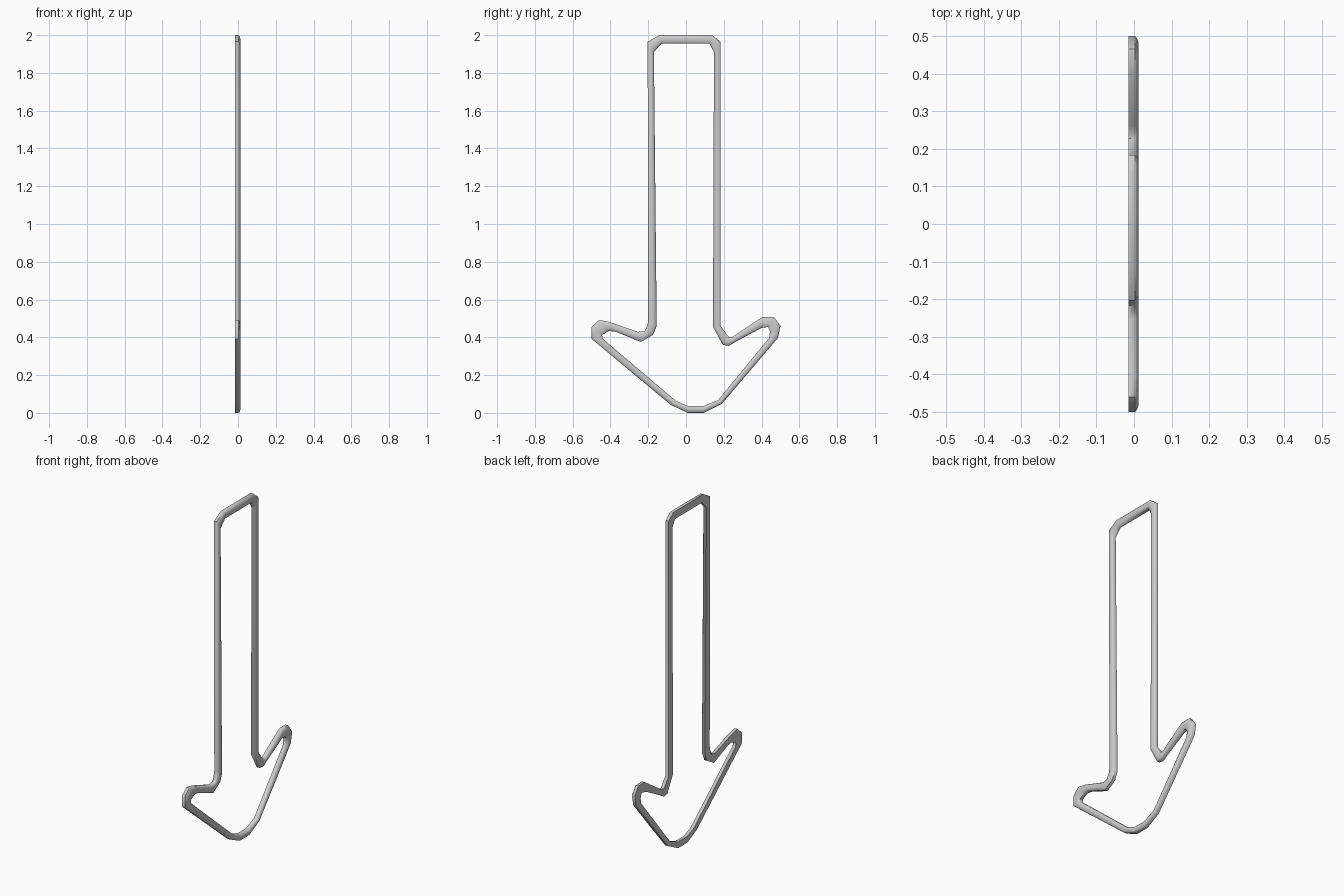
import bpy, bmesh
from math import radians

# Arrow outline stations: (outer y, outer z, inner y, inner z), clockwise from top left
STATIONS = [
    (-.14, 2.0, -.13, 1.955), (.14, 2.0, .125, 1.955), (.183, 1.965, .148, 1.91),
    (.183, .46, .143, .455), (.227, .402, .195, .36), (.245, .402, .227, .355),
    (.26, .412, .26, .375), (.405, .508, .40, .45), (.465, .508, .435, .455),
    (.5, .46, .445, .43), (.487, .397, .44, .397), (.19, .048, .17, .068),
    (.095, 0, .095, .037), (.01, 0, .01, .037), (-.08, .042, -.053, .063),
    (-.5, .392, -.44, .392), (-.5, .455, -.445, .413), (-.46, .492, -.407, .434),
    (-.407, .482, -.37, .429), (-.254, .429, -.265, .386), (-.217, .434, -.238, .376),
    (-.203, .47, -.175, .413), (-.2, .49, -.155, .46), (-.203, 1.965, -.17, 1.91),
]
# Flat-backed, round-fronted section: (fraction from outer to inner edge, x)
SECTION = [(0, -.015), (0, .003), (.12, .008), (.3, .0115), (.5, .0125),
           (.7, .0115), (.88, .008), (1, .003), (1, -.015)]

# Loft the section around the closed outline
bm = bmesh.new()
rings = [[bm.verts.new((x, oy + (iy - oy) * t, oz + (iz - oz) * t)) for t, x in SECTION]
         for oy, oz, iy, iz in STATIONS]
n = len(SECTION)
for i, ring in enumerate(rings):
    nxt = rings[(i + 1) % len(rings)]
    for j in range(n):
        k = (j + 1) % n
        bm.faces.new((ring[j], nxt[j], nxt[k], ring[k]))
bmesh.ops.recalc_face_normals(bm, faces=bm.faces)

mesh = bpy.data.meshes.new("arrow_outline")
bm.to_mesh(mesh)
bm.free()
arrow = bpy.data.objects.new("arrow_outline", mesh)
bpy.context.collection.objects.link(arrow)
bpy.context.view_layer.objects.active = arrow
arrow.select_set(True)
bpy.ops.object.shade_smooth_by_angle(angle=radians(50))
